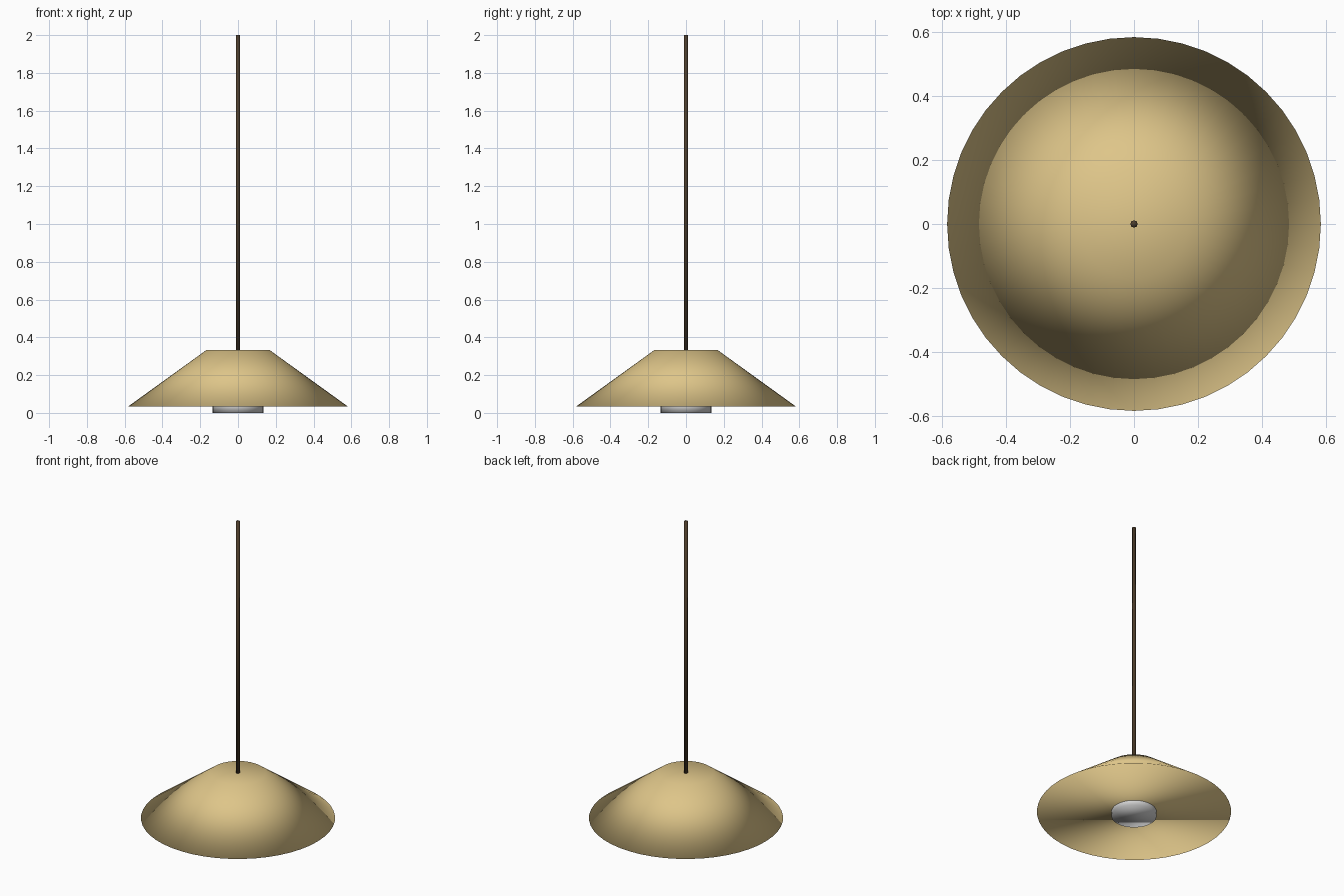
import bpy

cube = bpy.data.objects.get("Cube")
if cube:
    bpy.data.objects.remove(cube, do_unlink=True)


def make_material(name, color):
    mat = bpy.data.materials.new(name)
    mat.use_nodes = True
    mat.diffuse_color = (*color, 1)
    mat.node_tree.nodes["Principled BSDF"].inputs["Base Color"].default_value = (*color, 1)
    return mat


def make_frustum(name, bottom_radius, top_radius, z_low, z_high, sides, mat):
    """Solid, capped round part, smooth shaded all over."""
    bpy.ops.mesh.primitive_cone_add(
        vertices=sides, radius1=bottom_radius, radius2=top_radius,
        depth=z_high - z_low, end_fill_type='NGON',
        location=(0, 0, (z_low + z_high) / 2))
    obj = bpy.context.object
    obj.name = name
    obj.data.materials.append(mat)
    bpy.ops.object.shade_smooth()
    return obj


brass = make_material("warm brass", (0.73, 0.56, 0.25))
dark_bronze = make_material("dark bronze", (0.075, 0.047, 0.024))
light_grey = make_material("light grey", (0.66, 0.66, 0.66))

# Hanging rod
make_frustum("hanging_rod", 0.0115, 0.0115, 0.333, 2.0, 8, dark_bronze)

# Wide conical shade, closed underneath
make_frustum("lamp_shade", 0.583, 0.167, 0.033, 0.333, 48, brass)

# Light disc set into the underside
make_frustum("light_disc", 0.135, 0.135, 0.0, 0.067, 32, light_grey)
